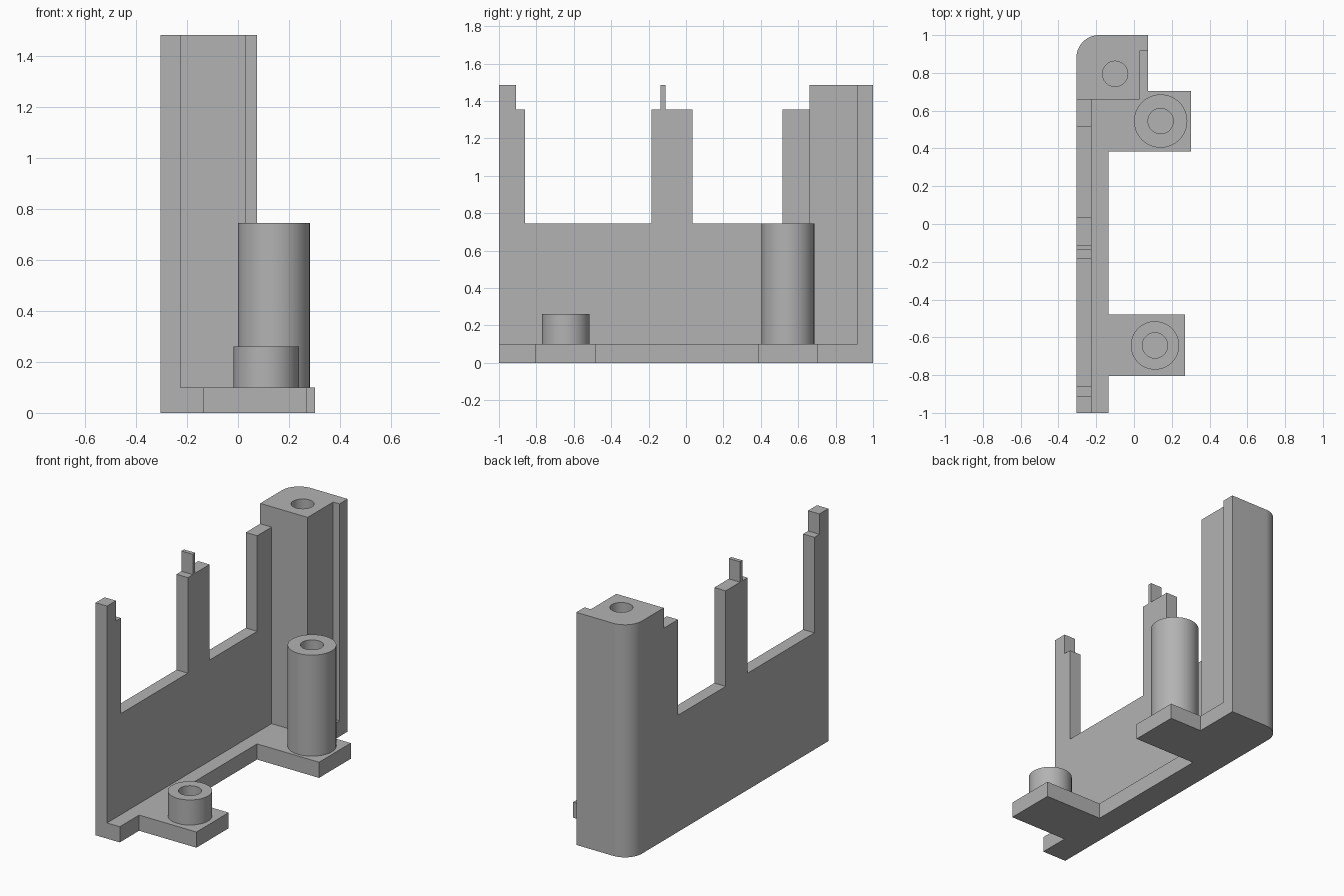
import bpy, bmesh, math
from mathutils import Vector, Matrix

cube = bpy.data.objects.get("Cube")
if cube:
    bpy.data.objects.remove(cube, do_unlink=True)

grey = bpy.data.materials.new("plain grey")
grey.use_nodes = True
grey.diffuse_color = (0.45, 0.45, 0.45, 1)
grey.node_tree.nodes["Principled BSDF"].inputs["Base Color"].default_value = grey.diffuse_color


def finish(name, bm):
    bmesh.ops.recalc_face_normals(bm, faces=bm.faces)
    mesh = bpy.data.meshes.new(name)
    bm.to_mesh(mesh)
    bm.free()
    mesh.materials.append(grey)
    obj = bpy.data.objects.new(name, mesh)
    bpy.context.collection.objects.link(obj)
    return obj


def activate(obj):
    bpy.ops.object.select_all(action='DESELECT')
    obj.select_set(True)
    bpy.context.view_layer.objects.active = obj


def prism(name, points, push):
    """Extrude a closed outline of 3D points along a vector."""
    bm = bmesh.new()
    face = bm.faces.new([bm.verts.new(p) for p in points])
    ext = bmesh.ops.extrude_face_region(bm, geom=[face], use_keep_orig=True)
    moved = [v for v in ext["geom"] if isinstance(v, bmesh.types.BMVert)]
    bmesh.ops.translate(bm, verts=moved, vec=Vector(push))
    return finish(name, bm)


def tube(name, x, y, z0, z1, outer, inner):
    """Hollow round post turned from a rectangular section."""
    bm = bmesh.new()
    section = [(inner, z0), (outer, z0), (outer, z1), (inner, z1)]
    verts = [bm.verts.new((x + r, y, z)) for r, z in section]
    edges = [bm.edges.new((verts[i - 1], verts[i])) for i in range(4)]
    bmesh.ops.spin(bm, geom=verts + edges, cent=(x, y, 0), axis=(0, 0, 1),
                   angle=math.tau, steps=64, use_merge=True)
    bmesh.ops.remove_doubles(bm, verts=bm.verts, dist=0.0001)
    obj = finish(name, bm)
    activate(obj)
    bpy.ops.object.shade_smooth_by_angle(angle=math.radians(30))
    return obj


LEFT, INNER, LOW, MID, TOP, BASE = -0.305, -0.225, 0.745, 1.355, 1.485, 0.1
COL_FRONT, HOLE = 0.66, 0.067

# Side wall with three upright fingers and locating tabs
wall = [(-1, 0), (COL_FRONT, 0), (COL_FRONT, MID), (0.515, MID), (0.515, LOW),
        (0.035, LOW), (0.035, MID), (-0.11, MID), (-0.11, TOP), (-0.135, TOP),
        (-0.135, MID), (-0.185, MID), (-0.185, LOW), (-0.86, LOW), (-0.86, MID),
        (-0.91, MID), (-0.91, TOP), (-1, TOP)]
prism("side_wall", [(LEFT, y, z) for y, z in wall], (INNER - LEFT, 0, 0))

# Floor strip with two square mounting pads
floor = [(INNER, -1), (-0.135, -1), (-0.135, -0.805), (0.27, -0.805), (0.27, -0.48),
         (-0.135, -0.48), (-0.135, 0.385), (0.303, 0.385), (0.303, 0.705),
         (0.075, 0.705), (0.075, 0.917), (0.03, 0.917), (0.03, COL_FRONT),
         (INNER, COL_FRONT)]
prism("floor_plate", [(x, y, 0) for x, y in floor], (0, 0, BASE))

# Corner column with a rounded outer edge and a thin side lip
radius = 0.12
arc = [(LEFT + radius - radius * math.sin(a), 1 - radius + radius * math.cos(a))
       for a in (math.pi / 2 * i / 16 for i in range(17))]
column_outline = arc + [(LEFT, COL_FRONT), (0.03, COL_FRONT), (0.03, 0.917),
                        (0.075, 0.917), (0.075, 1)]
column = prism("corner_column", [(x, y, 0) for x, y in column_outline], (0, 0, TOP))

# Blind screw hole in the column top
bm = bmesh.new()
bmesh.ops.create_cone(bm, cap_ends=True, segments=48, radius1=HOLE, radius2=HOLE, depth=1,
                      matrix=Matrix.Translation((-0.1, 0.795, TOP)))
cutter = finish("hole_cutter", bm)
cutter.hide_render = True
activate(column)
cut = column.modifiers.new("screw_hole", 'BOOLEAN')
cut.operation, cut.solver, cut.object = 'DIFFERENCE', 'EXACT', cutter
bpy.ops.object.modifier_apply(modifier=cut.name)
bpy.data.objects.remove(cutter, do_unlink=True)
bpy.ops.object.shade_smooth_by_angle(angle=math.radians(30))

# Round screw posts on the pads
tube("tall_post", 0.141, 0.545, BASE, LOW, 0.141, HOLE)
tube("short_post", 0.111, -0.643, BASE, 0.26, 0.128, HOLE)
